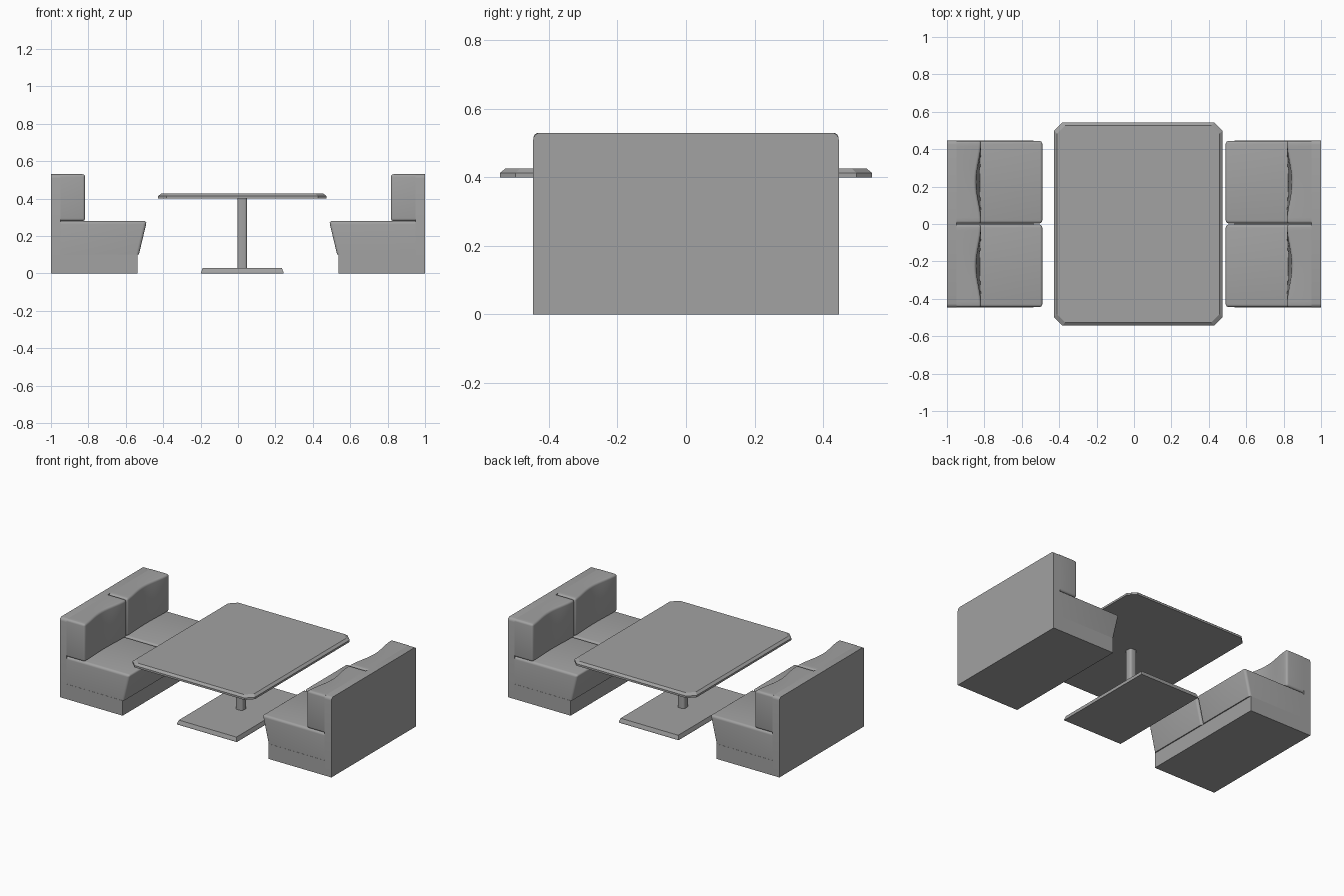
import bpy, bmesh, math
from mathutils import Vector

cube = bpy.data.objects.get("Cube")
if cube:
    bpy.data.objects.remove(cube, do_unlink=True)

grey = bpy.data.materials.new("grey")
grey.use_nodes = True
colour = (0.36, 0.36, 0.36, 1)
grey.diffuse_color = colour
grey.node_tree.nodes["Principled BSDF"].inputs["Base Color"].default_value = colour


def prism(points, axis, low, high):
    """Closed outline extruded along one axis (1 = y, 2 = z)."""
    bm = bmesh.new()
    def place(p, h):
        return Vector((p[0], h, p[1])) if axis == 1 else Vector((p[0], p[1], h))
    face = bm.faces.new([bm.verts.new(place(p, low)) for p in points])
    new = bmesh.ops.extrude_face_region(bm, geom=[face])["geom"]
    shift = place((0, 0), high - low)
    bmesh.ops.translate(bm, vec=shift, verts=[v for v in new if isinstance(v, bmesh.types.BMVert)])
    bmesh.ops.recalc_face_normals(bm, faces=bm.faces[:])
    return bm


def rect(x0, x1, v0, v1):
    return [(x0, v0), (x1, v0), (x1, v1), (x0, v1)]


def round_edges(bm, test, radius, segments=4):
    edges = [e for e in bm.edges if e.calc_face_angle(0) > 0.5 and test(*[v.co for v in e.verts])]
    bmesh.ops.bevel(bm, geom=edges, offset=radius, segments=segments,
                    affect='EDGES', profile=0.5, clamp_overlap=True)


def finish(bm, name, side=1, smooth=True):
    """Turn the mesh into an object; side = -1 mirrors it in x."""
    for v in bm.verts:
        v.co.x *= side
    bmesh.ops.recalc_face_normals(bm, faces=bm.faces[:])
    mesh = bpy.data.meshes.new(name)
    bm.to_mesh(mesh)
    bm.free()
    mesh.materials.append(grey)
    ob = bpy.data.objects.new(name, mesh)
    bpy.context.collection.objects.link(ob)
    if smooth:
        bpy.ops.object.select_all(action='DESELECT')
        ob.select_set(True)
        bpy.context.view_layer.objects.active = ob
        bpy.ops.object.shade_smooth_by_angle(angle=math.radians(35))


# Benches: modelled at -x, mirrored for +x
BACK, HALF, GAP = -0.95, 0.446, 0.003
SEAT_Z, TOP_Z, BASE_Z = 0.28, 0.53, 0.10


def bench(side, label):
    # back panel with rounded top corners
    bm = prism(rect(-1, BACK, 0, TOP_Z), 1, -HALF, HALF)
    round_edges(bm, lambda a, b: min(a.z, b.z) > 0.5 and abs(a.x - b.x) > 0.01, 0.02)
    finish(bm, label + "_bench_panel", side)

    # plinth under the seat
    finish(prism(rect(BACK, -0.537, 0, BASE_Z), 1, -HALF, HALF), label + "_bench_base", side, False)

    for half, low in (("front", -HALF + 0.001), ("rear", GAP)):
        high = low + HALF - GAP - 0.001
        # seat cushion with sloping front
        bm = prism([(BACK, BASE_Z), (-0.53, BASE_Z), (-0.487, SEAT_Z), (BACK, SEAT_Z)], 1, low, high)
        round_edges(bm, lambda a, b: max(a.x, b.x) > BACK + 0.01 and max(a.z, b.z) > 0.2, 0.016)
        finish(bm, f"{label}_{half}_seat_cushion", side)

        # back cushion with a hollowed front face
        bm = prism(rect(BACK, -0.817, SEAT_Z, TOP_Z), 1, low, high)
        across = [e for e in bm.edges if abs(e.verts[0].co.y - e.verts[1].co.y) > 0.1]
        bmesh.ops.subdivide_edges(bm, edges=across, cuts=13, use_grid_fill=True)
        round_edges(bm, lambda a, b: max(a.x, b.x) > BACK + 0.01, 0.014)
        for v in bm.verts:
            if v.co.x > -0.86:
                t = (v.co.y - low) / (high - low)
                rise = (v.co.z - SEAT_Z) / (TOP_Z - SEAT_Z)
                v.co.x -= math.sin(math.pi * t) ** 2 * (0.006 + 0.022 * rise)
        finish(bm, f"{label}_{half}_back_cushion", side)


bench(1, "right")
bench(-1, "left")

# Table
CX = 0.023


def tapered_slab(name, half_x, half_y, z0, z1, z2, inset, corner=0):
    """Slab with straight sides up to z1, then sloping in to z2."""
    bm = prism(rect(CX - half_x, CX + half_x, -half_y, half_y), 2, z0, z1)
    if corner:
        round_edges(bm, lambda a, b: abs(a.z - b.z) > 0.005, corner, 1)
    top = max(bm.faces, key=lambda f: f.calc_center_median().z)
    new = bmesh.ops.extrude_face_region(bm, geom=[top])["geom"]
    bmesh.ops.delete(bm, geom=[top], context='FACES_ONLY')
    for v in new:
        if isinstance(v, bmesh.types.BMVert):
            v.co.x = CX + (v.co.x - CX) * (1 - inset / half_x)
            v.co.y *= 1 - inset / half_y
            v.co.z = z2
    finish(bm, name, 1, False)


tapered_slab("table_top", 0.45, 0.543, 0.40, 0.413, 0.426, 0.016, 0.045)
tapered_slab("table_foot", 0.22, 0.36, 0, 0.006, 0.028, 0.008)

# rounded square post
bm = prism(rect(CX - 0.026, CX + 0.026, -0.026, 0.026), 2, 0.02, 0.405)
round_edges(bm, lambda a, b: abs(a.z - b.z) > 0.1, 0.014)
finish(bm, "table_post")
